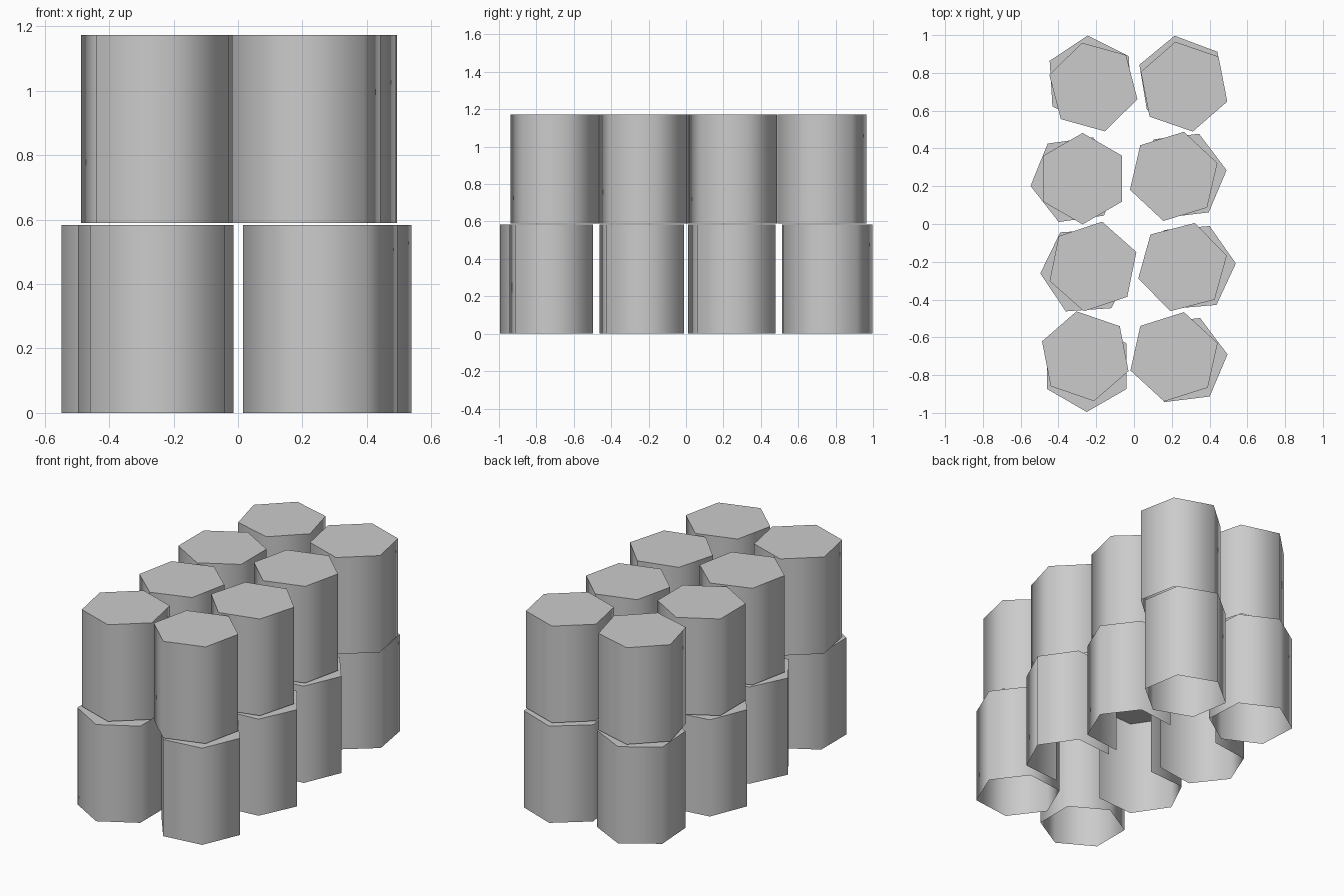
import bpy, bmesh
from math import cos, sin, radians

if "Cube" in bpy.data.objects:
    bpy.data.objects.remove(bpy.data.objects["Cube"])

R, H, GAP = 0.242, 0.583, 0.59

# Hexagonal columns: centre x, centre y, turn in degrees
LOWER = [(-.25, -.753, 30), (.255, -.72, 7), (-.255, -.245, 4), (.298, -.23, 5),
         (-.308, .235, 8), (.25, .255, 7), (-.23, .756, 33.5), (.255, .758, 39.5)]
UPPER = [(-.258, -.70, -19), (.212, -.703, 17.5), (-.217, -.225, 18.5), (.257, -.228, 14.5),
         (-.272, .24, 30), (.21, .252, 17), (-.215, .725, -15.5), (.265, .727, -19)]


def column(name, x, y, turn, z, open_inside):
    """Hex column with a cap and an open underside; inner walls may be left out."""
    bm = bmesh.new()
    angles = [radians(turn + 60 * i) for i in range(6)]
    bot = [bm.verts.new((R * cos(a), R * sin(a), 0)) for a in angles]
    top = [bm.verts.new((R * cos(a), R * sin(a), H)) for a in angles]
    cap = bm.faces.new(top)
    inward = -1 if x > 0 else 1
    walls = sorted(range(6), key=lambda i: -inward * cos(angles[i] + radians(30)))
    for i in walls[2 if open_inside else 0:]:
        j = (i + 1) % 6
        bm.faces.new((bot[i], bot[j], top[j], top[i])).smooth = True
    for e in cap.edges:
        e.smooth = False
    me = bpy.data.meshes.new(name)
    bm.to_mesh(me)
    bm.free()
    ob = bpy.data.objects.new(name, me)
    ob.location = (x, y, z)
    bpy.context.collection.objects.link(ob)


# Bottom layer: the four middle columns have no walls towards the centre line
for n, (x, y, t) in enumerate(LOWER):
    column(f"lower_column_{n + 1}", x, y, t, 0, abs(y) < .5)

# Top layer
for n, (x, y, t) in enumerate(UPPER):
    column(f"upper_column_{n + 1}", x, y, t, GAP, False)
